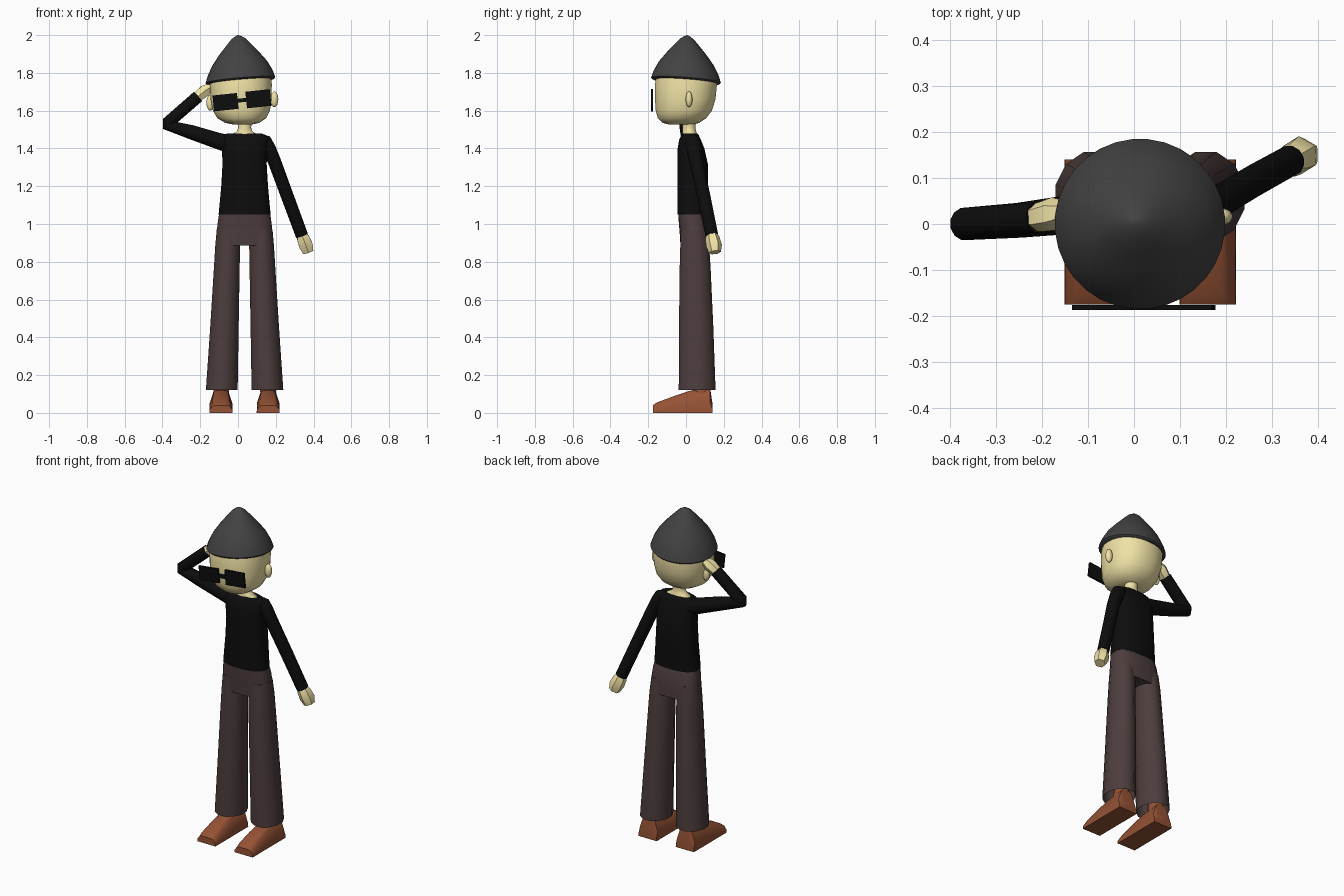
import bpy, bmesh, math
from mathutils import Vector, Matrix

MID = 0.035  # body centre line in x


def material(name, rgb):
    m = bpy.data.materials.new(name)
    m.diffuse_color = (*rgb, 1)
    return m


SKIN = material("skin", (0.87, 0.76, 0.38))
BLACK = material("black", (0.004, 0.004, 0.004))
HAT = material("dark_grey", (0.055, 0.055, 0.055))
BROWN = material("dark_brown", (0.075, 0.047, 0.047))
LEATHER = material("leather", (0.30, 0.085, 0.035))


def finish(name, bm, mat, angle=50):
    bmesh.ops.recalc_face_normals(bm, faces=bm.faces)
    me = bpy.data.meshes.new(name)
    bm.to_mesh(me)
    bm.free()
    me.materials.append(mat)
    ob = bpy.data.objects.new(name, me)
    bpy.context.collection.objects.link(ob)
    bpy.ops.object.select_all(action='DESELECT')
    ob.select_set(True)
    bpy.context.view_layer.objects.active = ob
    if angle:
        bpy.ops.object.shade_smooth_by_angle(angle=math.radians(angle))
    return ob


def skin_rings(bm, rings, caps):
    loops = [[bm.verts.new(p) for p in r] for r in rings]
    n = len(loops[0])
    for a, b in zip(loops, loops[1:]):
        for i in range(n):
            bm.faces.new((a[i], a[(i + 1) % n], b[(i + 1) % n], b[i]))
    if caps[0]:
        bm.faces.new(loops[0])
    if caps[1]:
        bm.faces.new(loops[-1])


def oval(c, u, v, n, e=2.0):
    pts = []
    for i in range(n):
        a = 2 * math.pi * (i + 0.5) / n
        ca, sa = math.cos(a), math.sin(a)
        pts.append(c + u * math.copysign(abs(ca) ** (2 / e), ca)
                   + v * math.copysign(abs(sa) ** (2 / e), sa))
    return pts


def loft(name, rows, mat, n=16, e=2.0, caps=(True, True), tilt=(0, 0)):
    """Stack horizontal ovals; each row is z, centre x, half width, y front, y back."""
    rings = []
    for z, cx, rx, y0, y1 in rows:
        c = Vector((cx, (y0 + y1) / 2, z))
        ring = oval(c, Vector((rx, 0, 0)), Vector((0, (y1 - y0) / 2, 0)), n, e)
        rings.append([p + Vector((0, 0, (p.x - cx) * tilt[0] + p.y * tilt[1])) for p in ring])
    bm = bmesh.new()
    skin_rings(bm, rings, caps)
    return finish(name, bm, mat)


def tube(name, path, mat, n=12, angle=50):
    """Sweep an oval along points of x, y, z, radius."""
    P = [Vector(p[:3]) for p in path]
    segs = [(b - a).normalized() for a, b in zip(P, P[1:])]
    rings = []
    for i, p in enumerate(P):
        t = (segs[max(i - 1, 0)] + segs[min(i, len(segs) - 1)]).normalized()
        u = t.cross(Vector((0, 1, 0))).normalized()
        v = u.cross(t)
        rings.append(oval(p, u * path[i][3], v * path[i][3], n))
    bm = bmesh.new()
    skin_rings(bm, rings, (True, True))
    return finish(name, bm, mat, angle)


# head, neck and ears
loft("head", [(1.527, 0.025, 0.05, -0.09, 0.04), (1.535, 0.022, 0.09, -0.125, 0.07),
              (1.56, 0.02, 0.13, -0.15, 0.108), (1.60, 0.018, 0.152, -0.161, 0.138),
              (1.66, 0.016, 0.162, -0.165, 0.157), (1.74, 0.015, 0.165, -0.166, 0.165),
              (1.79, 0.015, 0.158, -0.155, 0.158)], SKIN, 28, 2.2)
loft("neck", [(1.44, MID, 0.08, -0.02, 0.065), (1.472, MID, 0.075, -0.02, 0.06),
              (1.49, MID, 0.042, -0.02, 0.055), (1.51, MID, 0.035, -0.018, 0.05),
              (1.545, MID, 0.04, -0.02, 0.055)], SKIN)
for side, x, z in (("left", -0.147, 1.642), ("right", 0.193, 1.66)):
    bm = bmesh.new()
    bmesh.ops.create_uvsphere(bm, u_segments=14, v_segments=8, radius=1,
                              matrix=Matrix.Translation((x, 0.016, z)) @ Matrix.Diagonal((0.021, 0.018, 0.042, 1)))
    finish("ear_" + side, bm, SKIN, 80)

# tilted beanie with an egg-shaped tip
loft("beanie", [(z, 0.013 - 0.012 * k, r, -r + 0.008 * k, r + 0.004 * k) for z, r, k in (
    (1.754, 0.178, 0), (1.762, 0.185, 0), (1.80, 0.172, 0.1), (1.85, 0.146, 0.3),
    (1.90, 0.108, 0.6), (1.95, 0.065, 0.8), (1.98, 0.038, 0.9), (1.994, 0.017, 1),
    (2.0, 0.003, 1))], HAT, 32, tilt=(0.085, -0.075))

# glasses: two slabs and a bridge, leaning with the head
for name, x, z, w, h in (("lens_left", -0.066, 1.645, 0.13, 0.084),
                         ("lens_right", 0.108, 1.663, 0.13, 0.088),
                         ("glasses_bridge", 0.021, 1.655, 0.07, 0.02)):
    bm = bmesh.new()
    bmesh.ops.create_cube(bm, size=1, matrix=Matrix.Translation((x, -0.181, z))
                          @ Matrix.Rotation(math.radians(-6), 4, 'Y') @ Matrix.Diagonal((w, 0.011, h, 1)))
    finish(name, bm, BLACK, 0)

# shirt body
loft("shirt", [(1.05, MID, 0.139, -0.047, 0.108), (1.2, MID, 0.125, -0.047, 0.116),
               (1.32, MID, 0.118, -0.047, 0.116), (1.40, MID, 0.122, -0.045, 0.098),
               (1.445, MID, 0.128, -0.037, 0.08), (1.47, MID, 0.115, -0.025, 0.068),
               (1.48, MID, 0.09, -0.018, 0.06), (1.468, MID, 0.074, -0.012, 0.054)],
     BLACK, 20, 2.5, caps=(True, False))

# sleeves and hands: one arm raised to the head, one hanging
tube("sleeve_raised", [(-0.03, 0.03, 1.42, 0.05), (-0.10, 0.025, 1.438, 0.045),
                       (-0.25, 0.008, 1.487, 0.039), (-0.368, 0, 1.523, 0.036),
                       (-0.367, 0, 1.54, 0.036), (-0.212, 0.014, 1.675, 0.034)], BLACK)
tube("hand_raised", [(-0.225, 0.013, 1.663, 0.028), (-0.205, 0.015, 1.681, 0.032),
                     (-0.175, 0.022, 1.705, 0.036), (-0.145, 0.027, 1.725, 0.024)], SKIN, 6, 40)
tube("sleeve_hanging", [(0.115, 0.035, 1.45, 0.03), (0.14, 0.037, 1.435, 0.042),
                        (0.16, 0.042, 1.40, 0.041), (0.19, 0.052, 1.34, 0.036),
                        (0.262, 0.095, 1.145, 0.035), (0.338, 0.137, 0.94, 0.034)], BLACK)
tube("hand_hanging", [(0.335, 0.136, 0.95, 0.028), (0.345, 0.14, 0.925, 0.038),
                      (0.36, 0.149, 0.885, 0.042), (0.372, 0.153, 0.85, 0.032)], SKIN, 6, 40)

# trousers: hips and two flared legs
loft("trouser_hips", [(0.885, MID, 0.155, -0.03, 0.122), (0.95, MID, 0.15, -0.034, 0.122),
                      (1.02, MID, 0.142, -0.04, 0.114), (1.068, MID, 0.134, -0.042, 0.10)],
     BROWN, 20, 2.7)
for side, s in (("left", -1), ("right", 1)):
    loft("trouser_leg_" + side,
         [(0.12, MID + s * 0.121, 0.087, -0.042, 0.16), (0.45, MID + s * 0.107, 0.078, -0.04, 0.148),
          (0.75, MID + s * 0.095, 0.071, -0.037, 0.134), (0.88, MID + s * 0.09, 0.068, -0.033, 0.126),
          (0.97, MID + s * 0.085, 0.065, -0.03, 0.115)], BROWN, 12, caps=(False, True))

    # square-toed boot: sections from toe to heel
    cx = MID + s * 0.125
    rings = []
    for y, z, top in ((-0.175, 0.04, 0.05), (-0.155, 0.055, 0.05), (-0.06, 0.09, 0.048),
                      (0.025, 0.118, 0.043), (0.128, 0.13, 0.042), (0.14, 0.05, 0.052)):
        half = 0.061
        rings.append([Vector(p) for p in (
            (cx - half, y, 0), (cx + half, y, 0), (cx + half * 0.98, y, z * 0.4),
            (cx + top * 0.9, y, z * 0.9), (cx + top * 0.6, y, z), (cx - top * 0.6, y, z),
            (cx - top * 0.9, y, z * 0.9), (cx - half * 0.98, y, z * 0.4))])
    bm = bmesh.new()
    skin_rings(bm, rings, (True, True))
    finish("boot_" + side, bm, LEATHER, 45)
    # ankle inside the hem
    loft("boot_shaft_" + side, [(0.10, cx, 0.044, 0.035, 0.128), (0.2, cx - s * 0.005, 0.042, 0.03, 0.125)],
         LEATHER, 10)
